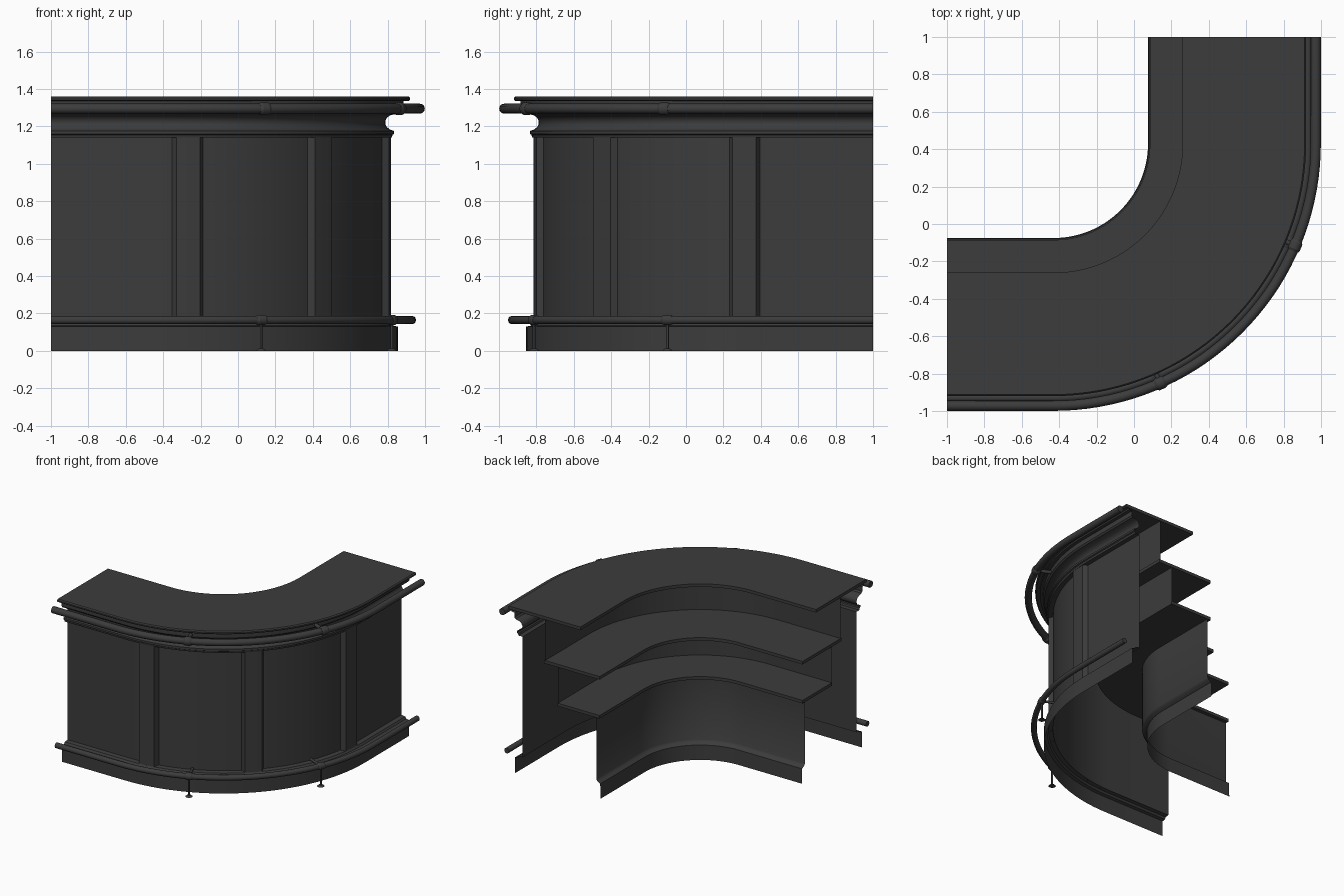
import bpy, bmesh, math
from mathutils import Vector

if "Cube" in bpy.data.objects:
    bpy.data.objects.remove(bpy.data.objects["Cube"])

C = 0.43            # arc centre is (-C, C); profile x is measured on the right-hand leg
ARC = 36

mat = bpy.data.materials.new("dark_grey")
mat.diffuse_color = (0.045, 0.045, 0.045, 1)
mat.use_nodes = True
mat.node_tree.nodes["Principled BSDF"].inputs["Base Color"].default_value = mat.diffuse_color


def finish(name, bm, angle=35):
    me = bpy.data.meshes.new(name)
    bm.to_mesh(me)
    bm.free()
    ob = bpy.data.objects.new(name, me)
    bpy.context.collection.objects.link(ob)
    me.materials.append(mat)
    bpy.ops.object.select_all(action='DESELECT')
    ob.select_set(True)
    bpy.context.view_layer.objects.active = ob
    bpy.ops.object.shade_smooth_by_angle(angle=math.radians(angle))
    return ob


def polar(deg, r, z):
    t = math.radians(deg)
    return Vector((-C + r * math.cos(t), C + r * math.sin(t), z))


def sweep(name, prof, closed=False):
    """Sweep an (x, z) profile along the straight / quarter-turn / straight path."""
    bm = bmesh.new()
    rows = [[(-1, -x, z) for x, z in prof]]
    for i in range(ARC + 1):
        rows.append([polar(-90 + 90 * i / ARC, x + C, z) for x, z in prof])
    rows.append([(x, 1, z) for x, z in prof])
    vs = [[bm.verts.new(p) for p in row] for row in rows]
    n = len(prof)
    for a, b in zip(vs, vs[1:]):
        for j in range(n if closed else n - 1):
            k = (j + 1) % n
            bm.faces.new((a[j], b[j], b[k], a[k]))
    if closed:
        bm.faces.new(vs[0])
        bm.faces.new(vs[-1][::-1])
    return finish(name, bm)


def slab(name, x0, x1, z0, z1):
    return sweep(name, [(x0, z0), (x1, z0), (x1, z1), (x0, z1)], True)


def circle(x, z, r, n=12):
    return [(x + r * math.cos(2 * math.pi * i / n), z + r * math.sin(2 * math.pi * i / n))
            for i in range(n)]


def tube(name, a, b, r1, r2=None, seg=14):
    """Capped cylinder or cone between two points."""
    d = b - a
    bm = bmesh.new()
    bmesh.ops.create_cone(bm, cap_ends=True, segments=seg, radius1=r1,
                          radius2=r1 if r2 is None else r2, depth=d.length)
    m = d.to_track_quat('Z', 'Y').to_matrix().to_4x4()
    m.translation = (a + b) / 2
    bm.transform(m)
    return finish(name, bm)


def collar(name, deg, r, z, rad):
    """Rounded ring clamped around a rail, plus a rim on each side."""
    t = math.radians(deg)
    along = Vector((-math.sin(t), math.cos(t), 0))
    p = polar(deg, r, z)
    tube(name, p - along * 0.018, p + along * 0.018, rad)
    for s in (-1, 1):
        tube(name + "_rim", p + along * s * 0.018, p + along * s * 0.03, rad, rad * 0.8)


# Counter top and its supporting moulding
sweep("counter_top", [(0.26, 1.335), (0.912, 1.335), (0.92, 1.342), (0.92, 1.352),
                      (0.912, 1.36), (0.26, 1.36)], True)
sweep("cornice_moulding", [(0.785, 1.14), (0.822, 1.14), (0.826, 1.155), (0.835, 1.16),
                           (0.835, 1.176), (0.815, 1.182), (0.797, 1.195), (0.788, 1.212),
                           (0.788, 1.23), (0.797, 1.248), (0.815, 1.26), (0.85, 1.268),
                           (0.86, 1.28), (0.86, 1.318), (0.885, 1.322), (0.885, 1.335)])

# Front wall and skirting
sweep("front_wall", [(0.785, 0.15), (0.785, 1.14)])
sweep("front_skirting", [(0.855, 0), (0.855, 0.13), (0.83, 0.135), (0.82, 0.15), (0.785, 0.155)])

# Raised pilasters with bevelled sides
for i, mid in enumerate((-82.4, -44.8, -5.5)):
    bm = bmesh.new()
    cols = [(-3.9, 1.215)] + [(-2.9 + 5.8 * k / 3, 1.25) for k in range(4)] + [(3.9, 1.215)]
    lo = [bm.verts.new(polar(mid + a, r, 0.15)) for a, r in cols]
    hi = [bm.verts.new(polar(mid + a, r, 1.14)) for a, r in cols]
    for k in range(len(cols) - 1):
        bm.faces.new((lo[k], lo[k + 1], hi[k + 1], hi[k]))
    finish(f"pilaster_{i + 1}", bm)

# Serving side: two shelves stepped back with upright panels
sweep("upper_back_panel", [(0.58, 1.335), (0.58, 1.0)])
slab("upper_shelf", 0.085, 0.59, 0.975, 1.0)
sweep("middle_back_panel", [(0.465, 0.975), (0.465, 0.68)])
slab("lower_shelf", 0.085, 0.47, 0.655, 0.68)
sweep("inner_panel", [(0.115, 0.655), (0.115, 0.15), (0.105, 0.135), (0.08, 0.12), (0.075, 0.0)])

# Hand rail and foot rail
sweep("hand_rail", circle(0.972, 1.295, 0.027), True)
sweep("foot_rail", circle(0.93, 0.165, 0.022), True)

# Rail brackets, foot rail posts and feet
for i, deg in enumerate((-66, -22.9)):
    collar(f"hand_rail_collar_{i + 1}", deg, 1.402, 1.295, 0.035)
    tube(f"hand_rail_arm_{i + 1}", polar(deg, 1.285, 1.295), polar(deg, 1.39, 1.295), 0.014)
    collar(f"foot_rail_collar_{i + 1}", deg, 1.36, 0.165, 0.028)
    tube(f"foot_rail_arm_{i + 1}", polar(deg, 1.22, 0.165), polar(deg, 1.36, 0.165), 0.01)
    tube(f"foot_post_{i + 1}", polar(deg, 1.36, 0), polar(deg, 1.36, 0.15), 0.007)
    tube(f"foot_disc_{i + 1}", polar(deg, 1.36, 0), polar(deg, 1.36, 0.012), 0.028, 0.014)
